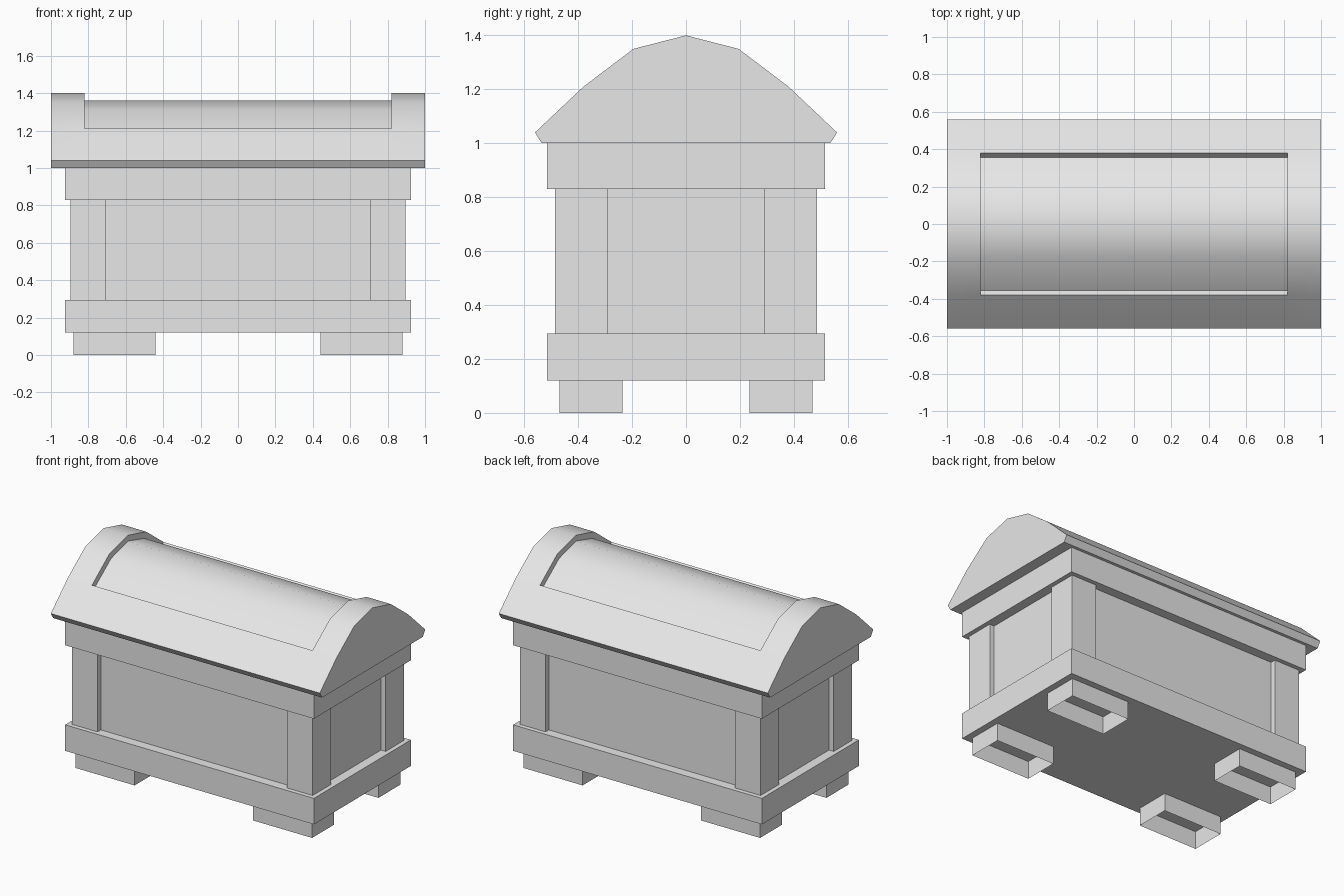
import bpy, bmesh, math

cube = bpy.data.objects.get("Cube")
if cube:
    bpy.data.objects.remove(cube, do_unlink=True)

# Single plain grey
grey = bpy.data.materials.new("light grey")
grey.use_nodes = True
colour = (0.8, 0.8, 0.8, 1)
grey.diffuse_color = colour
grey.node_tree.nodes["Principled BSDF"].inputs["Base Color"].default_value = colour


def add_object(name, bm):
    bmesh.ops.recalc_face_normals(bm, faces=bm.faces[:])
    mesh = bpy.data.meshes.new(name)
    bm.to_mesh(mesh)
    bm.free()
    mesh.materials.append(grey)
    obj = bpy.data.objects.new(name, mesh)
    bpy.context.collection.objects.link(obj)
    return obj


def box(name, low, high, open_bottom=False):
    bm = bmesh.new()
    bmesh.ops.create_cube(bm, size=1)
    for v in bm.verts:
        v.co = [(a + b) / 2 + c * (b - a) for a, b, c in zip(low, high, v.co)]
    if open_bottom:
        bottom = min(bm.faces, key=lambda f: f.calc_center_median().z)
        bmesh.ops.delete(bm, geom=[bottom], context='FACES_ONLY')
    return add_object(name, bm)


def mirrored(half):
    # Half profile from the front edge to the ridge, completed to the back
    return half + [(-y, z) for y, z in reversed(half[:-1])]


# Base and top rims with the recessed body between them
box("base_rim", (-0.925, -0.515, 0.12), (0.925, 0.515, 0.295))
box("top_rim", (-0.925, -0.515, 0.83), (0.925, 0.515, 1.0))
box("body", (-0.86, -0.45, 0.295), (0.86, 0.45, 0.83))

# Corner posts and hollow feet
for sx, side in ((-1, "right"), (1, "left")):
    for sy, end in ((-1, "front"), (1, "back")):
        def corner(name, xs, ys, zs, hollow):
            x, y = sorted(sx * v for v in xs), sorted(sy * v for v in ys)
            box(f"{end}_{side}_{name}", (x[0], y[0], zs[0]), (x[1], y[1], zs[1]), hollow)
        corner("post", (0.705, 0.895), (0.29, 0.485), (0.295, 0.83), False)
        corner("foot", (0.44, 0.88), (0.235, 0.47), (0, 0.12), True)

# Arched lid with a sunken panel between two raised end bands
outer = mirrored([(-0.535, 1.0), (-0.56, 1.04), (-0.38, 1.21), (-0.195, 1.35), (0, 1.4)])
inner = mirrored([(-0.355, 1.18), (-0.177, 1.312), (0, 1.36)])
bm = bmesh.new()
rows = [[bm.verts.new((x, y, z)) for y, z in outer] for x in (-1, -0.82, 0.82, 1)]
sunk = [[bm.verts.new((x, y, z)) for y, z in inner] for x in (-0.82, 0.82)]


def bridge(a, b, skip=()):
    for i in range(len(a) - 1):
        if i not in skip:
            bm.faces.new((a[i], a[i + 1], b[i + 1], b[i]))


for j in range(3):
    bridge(rows[j], rows[j + 1], range(2, 6) if j == 1 else ())
    bm.faces.new((rows[j][0], rows[j + 1][0], rows[j + 1][-1], rows[j][-1]))
bridge(*sunk)
for row, low in zip(rows[1:3], sunk):
    bridge(row[2:7], low)
for i, k in ((2, 0), (6, -1)):
    bm.faces.new((rows[1][i], rows[2][i], sunk[1][k], sunk[0][k]))
bm.faces.new(rows[0])
bm.faces.new(rows[3])
lid = add_object("lid", bm)
bpy.ops.object.select_all(action='DESELECT')
lid.select_set(True)
bpy.context.view_layer.objects.active = lid
bpy.ops.object.shade_smooth_by_angle(angle=math.radians(32))
